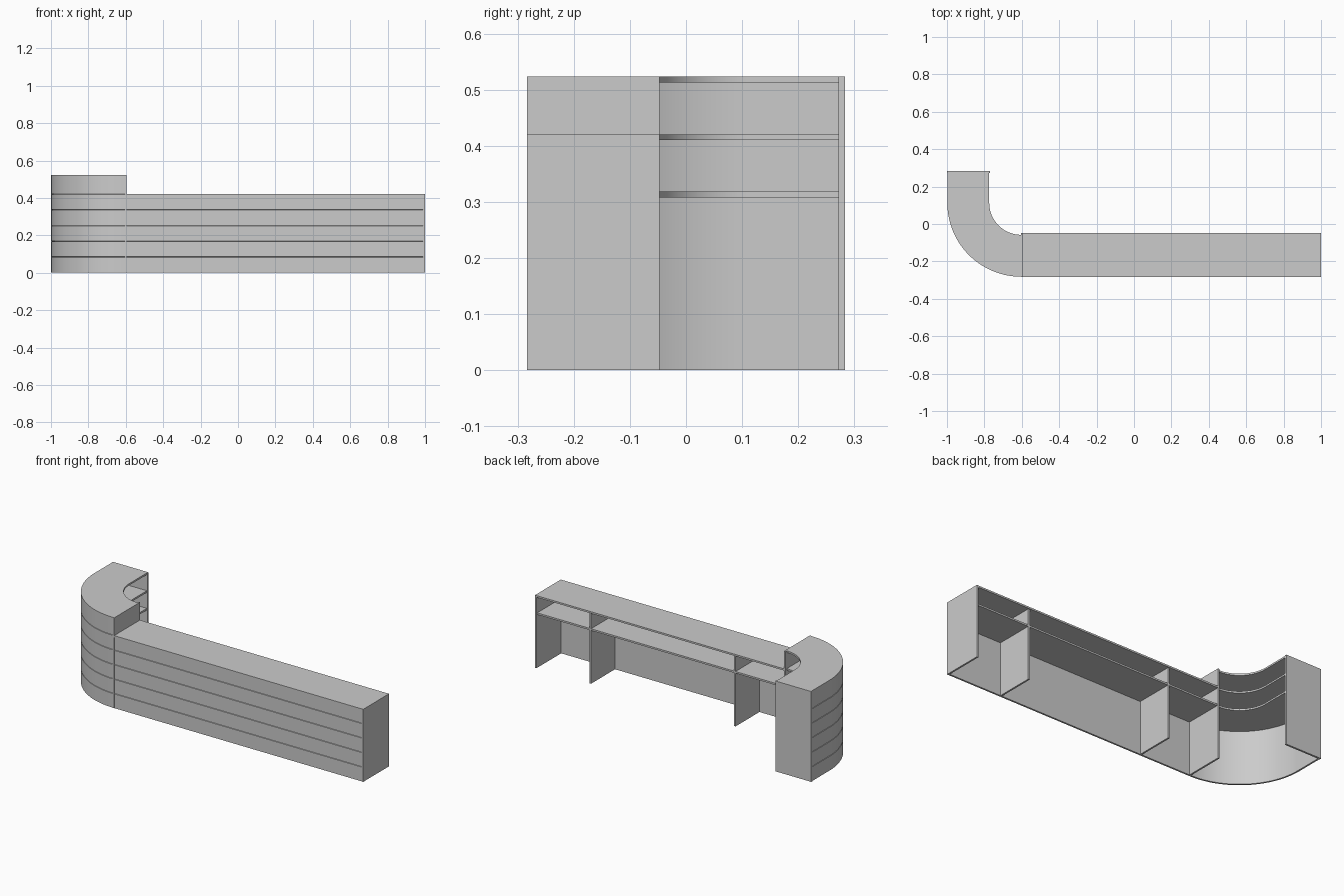
import bpy, bmesh, math

if "Cube" in bpy.data.objects:
    bpy.data.objects.remove(bpy.data.objects["Cube"])

T = 0.010                       # board thickness
CX, CY = -0.603, 0.113          # centre of the curved corner
R_OUT, R_IN = 0.395, 0.171
H_LOW, H_HIGH = 0.420, 0.523
X_JOIN, Y_FRONT, Y_BACK = -0.600, -0.283, -0.047
GROOVES = [0.084, 0.168, 0.252, 0.336, 0.420]


def box(name, x0, x1, y0, y1, z0, z1):
    bm = bmesh.new()
    bmesh.ops.create_cube(bm, size=1)
    for v in bm.verts:
        v.co.x = x0 if v.co.x < 0 else x1
        v.co.y = y0 if v.co.y < 0 else y1
        v.co.z = z0 if v.co.z < 0 else z1
    return finish(name, bm)


def finish(name, bm, smooth=False):
    bmesh.ops.recalc_face_normals(bm, faces=bm.faces)
    me = bpy.data.meshes.new(name)
    bm.to_mesh(me)
    bm.free()
    ob = bpy.data.objects.new(name, me)
    bpy.context.collection.objects.link(ob)
    if smooth:
        bpy.ops.object.select_all(action='DESELECT')
        ob.select_set(True)
        bpy.context.view_layer.objects.active = ob
        bpy.ops.object.shade_smooth_by_angle(angle=math.radians(30))
    return ob


def sweep(name, stations, profile, smooth=False):
    """Sweep a closed (radius, z) profile; each station maps radius to (x, y)."""
    bm = bmesh.new()
    rings = [[bm.verts.new((*st(r), z)) for r, z in profile] for st in stations]
    n = len(profile)
    for a, b in zip(rings, rings[1:]):
        for i in range(n):
            j = (i + 1) % n
            bm.faces.new((a[i], a[j], b[j], b[i]))
    bm.faces.new(rings[0])
    bm.faces.new(rings[-1])
    return finish(name, bm, smooth)


def arc_station(a):
    return lambda r: (CX + r * math.cos(a), CY + r * math.sin(a))


def slat_profile(height):
    # flat panel with thin V grooves on the outer face
    p = [(R_OUT - T, height), (R_OUT - T, 0), (R_OUT, 0)]
    for g in GROOVES:
        if g < height - 0.01:
            p += [(R_OUT, g - 0.0015), (R_OUT - 0.003, g), (R_OUT, g + 0.0015)]
    return p + [(R_OUT, height)]


def board_profile(z, r_out):
    return [(R_IN, z - T), (r_out, z - T), (r_out, z), (R_IN, z)]


# paths: quarter turn plus short straight return, and the long straight front
curve = [arc_station(math.radians(270 - 90 * i / 32)) for i in range(33)]
curve.append(lambda r: (CX - r, 0.272))
straight = [lambda r: (1 - T, CY - r), lambda r: (X_JOIN + T / 2, CY - r)]

# curved unit
sweep("curved_front_panel", curve, slat_profile(H_HIGH - T), True)
sweep("curved_top", curve, board_profile(H_HIGH, R_OUT), True)
for i, z in enumerate((0.318, 0.420)):
    sweep(f"curved_shelf_{i + 1}", curve, board_profile(z, R_OUT - T), True)
box("curved_end_panel", -1.0, -0.770, 0.272, 0.283, 0, H_HIGH)
box("joining_panel", X_JOIN - T / 2, X_JOIN + T / 2, Y_FRONT, Y_BACK, 0, H_HIGH)

# straight counter
sweep("straight_front_panel", straight, slat_profile(H_LOW - T))
box("counter_top", X_JOIN + T / 2, 1 - T, Y_FRONT, Y_BACK, H_LOW - T, H_LOW)
box("counter_end_panel", 1 - T, 1.0, Y_FRONT, Y_BACK, 0, H_LOW)

# dividers, with a shelf board in every bay
y_in = CY - R_OUT + T
dividers = [-0.275, 0.650]
for i, x in enumerate(dividers):
    box(f"divider_{i + 1}", x - T / 2, x + T / 2, y_in, Y_BACK - 0.006, 0, H_LOW - T)
edges = [X_JOIN] + dividers + [1 - T / 2]
for i, (a, b) in enumerate(zip(edges, edges[1:])):
    box(f"counter_shelf_{i + 1}", a + T / 2, b - T / 2, y_in, Y_BACK - 0.006,
        0.318 - T, 0.318)
